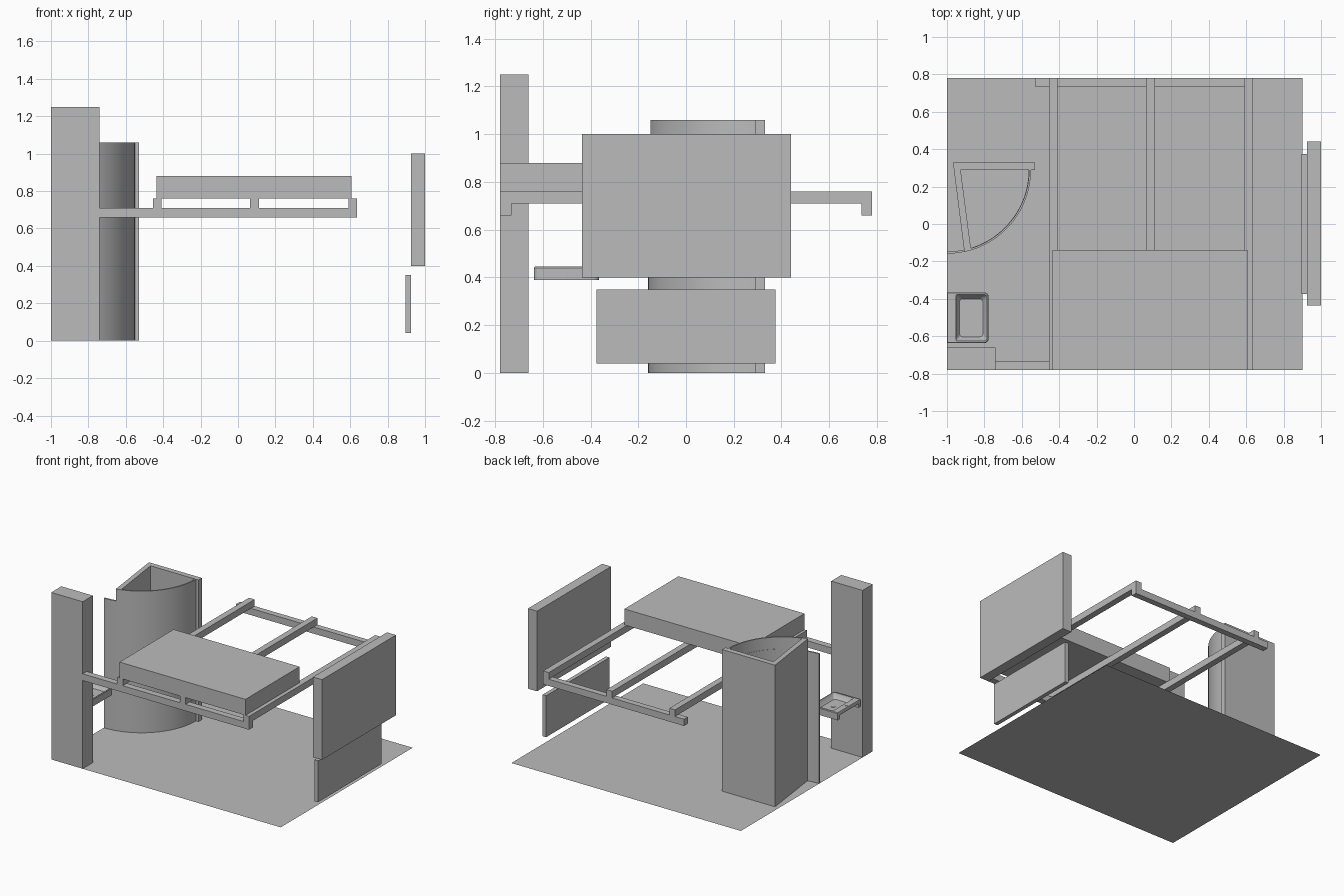
import bpy, bmesh, math
from mathutils import Vector

cube = bpy.data.objects.get("Cube")
if cube:
    bpy.data.objects.remove(cube, do_unlink=True)

grey = bpy.data.materials.new("plain_grey")
grey.use_nodes = True
colour = (0.5, 0.5, 0.5, 1)
grey.diffuse_color = colour
grey.node_tree.nodes["Principled BSDF"].inputs["Base Color"].default_value = colour


def finish(name, bm, smooth=False):
    bmesh.ops.recalc_face_normals(bm, faces=bm.faces)
    mesh = bpy.data.meshes.new(name)
    bm.to_mesh(mesh)
    bm.free()
    mesh.materials.append(grey)
    ob = bpy.data.objects.new(name, mesh)
    bpy.context.collection.objects.link(ob)
    if smooth:
        bpy.ops.object.select_all(action='DESELECT')
        ob.select_set(True)
        bpy.context.view_layer.objects.active = ob
        bpy.ops.object.shade_smooth_by_angle(angle=math.radians(30))
    return ob


def prism(name, outline, z0, z1, smooth=False):
    """Extrude a closed xy outline from z0 to z1."""
    bm = bmesh.new()
    face = bm.faces.new([bm.verts.new((x, y, z0)) for x, y in outline])
    top = bmesh.ops.extrude_face_region(bm, geom=[face])["geom"]
    bmesh.ops.translate(bm, vec=(0, 0, z1 - z0),
                        verts=[v for v in top if isinstance(v, bmesh.types.BMVert)])
    return finish(name, bm, smooth)


def box(name, x0, x1, y0, y1, z0, z1):
    return prism(name, [(x0, y0), (x1, y0), (x1, y1), (x0, y1)], z0, z1)


def arc(cx, cy, r, a0, a1, steps):
    angles = [math.radians(a0 + (a1 - a0) * i / steps) for i in range(steps + 1)]
    return [(cx + r * math.cos(a), cy + r * math.sin(a)) for a in angles]


# Floor sheet
bm = bmesh.new()
bm.faces.new([bm.verts.new(p) for p in
              ((-1, -.78, 0), (.9, -.78, 0), (.9, .78, 0), (-1, .78, 0))])
finish("floor", bm)

# Corner column and the two wall panels
box("corner_column", -1, -.74, -.78, -.66, 0, 1.25)
box("upper_panel", .925, 1, -.435, .44, .4, 1)
box("lower_panel", .895, .925, -.375, .375, .04, .35)

# Bed frame and mattress
for name, x in (("right", -.455), ("middle", .065), ("left", .59)):
    box(name + "_bed_rail", x, x + .047, -.78, .78, .71, .76)
box("front_bed_beam", -.74, .637, -.78, -.732, .66, .71)
box("back_bed_beam", -.53, .637, .735, .78, .66, .71)
box("mattress", -.435, .608, -.78, -.14, .76, .88)

# Quarter-round cubicle: two walls, curved screen and lower curved door
prism("cubicle_walls", [(-.968, .33), (-.53, .33), (-.53, .29), (-.927, .29),
                        (-.872, -.132), (-.908, -.142)], 0, 1.06)
prism("curved_screen", arc(-1, .29, .449, -78, 0, 32)
      + arc(-1, .29, .439, 0, -78, 32), 0, 1.06, True)
prism("curved_door", arc(-1, .29, .4485, -90, 0, 36)
      + arc(-1, .29, .437, 0, -90, 36), 0, .97, True)


# Basin: rounded slab with a tapered bowl and a hollow back
def rounded(x0, x1, y0, y1, r_back, r_front):
    return (arc(x1 - r_front, y1 - r_front, r_front, 90, 0, 6)
            + arc(x1 - r_front, y0 + r_front, r_front, 0, -90, 6)
            + arc(x0 + r_back, y0 + r_back, r_back, -90, -180, 6)
            + arc(x0 + r_back, y1 - r_back, r_back, 180, 90, 6))


bm = bmesh.new()
rings = []
for outline, z in ((rounded(-1, -.777, -.637, -.365, .001, .025), .39),
                   (rounded(-1, -.777, -.637, -.365, .001, .025), .44),
                   (rounded(-.998, -.781, -.633, -.369, .001, .022), .445),
                   (rounded(-.953, -.785, -.625, -.377, .008, .018), .445),
                   (rounded(-.948, -.791, -.62, -.383, .012, .018), .428),
                   (rounded(-.932, -.808, -.603, -.4, .015, .018), .408)):
    rings.append([bm.verts.new((x, y, z)) for x, y in outline])
for low, high in zip(rings, rings[1:]):
    for i in range(len(low)):
        j = (i + 1) % len(low)
        bm.faces.new((low[i], low[j], high[j], high[i]))
bm.faces.new(rings[0])
bm.faces.new(rings[-1])
basin = finish("basin", bm, True)

cutter = box("basin_cutter", -1.1, -.957, -.61, -.395, .3, .42)
cutter.hide_render = True
cutter.hide_viewport = True
cutter.display_type = 'WIRE'
cut = basin.modifiers.new("hollow_back", 'BOOLEAN')
cut.operation = 'DIFFERENCE'
cut.solver = 'EXACT'
cut.object = cutter

# Drain and tap hole
prism("basin_drain", arc(-.868, -.5, .018, 0, 315, 7), .406, .411)
prism("tap_hole", arc(-.977, -.5, .012, 0, 315, 7), .443, .447)
